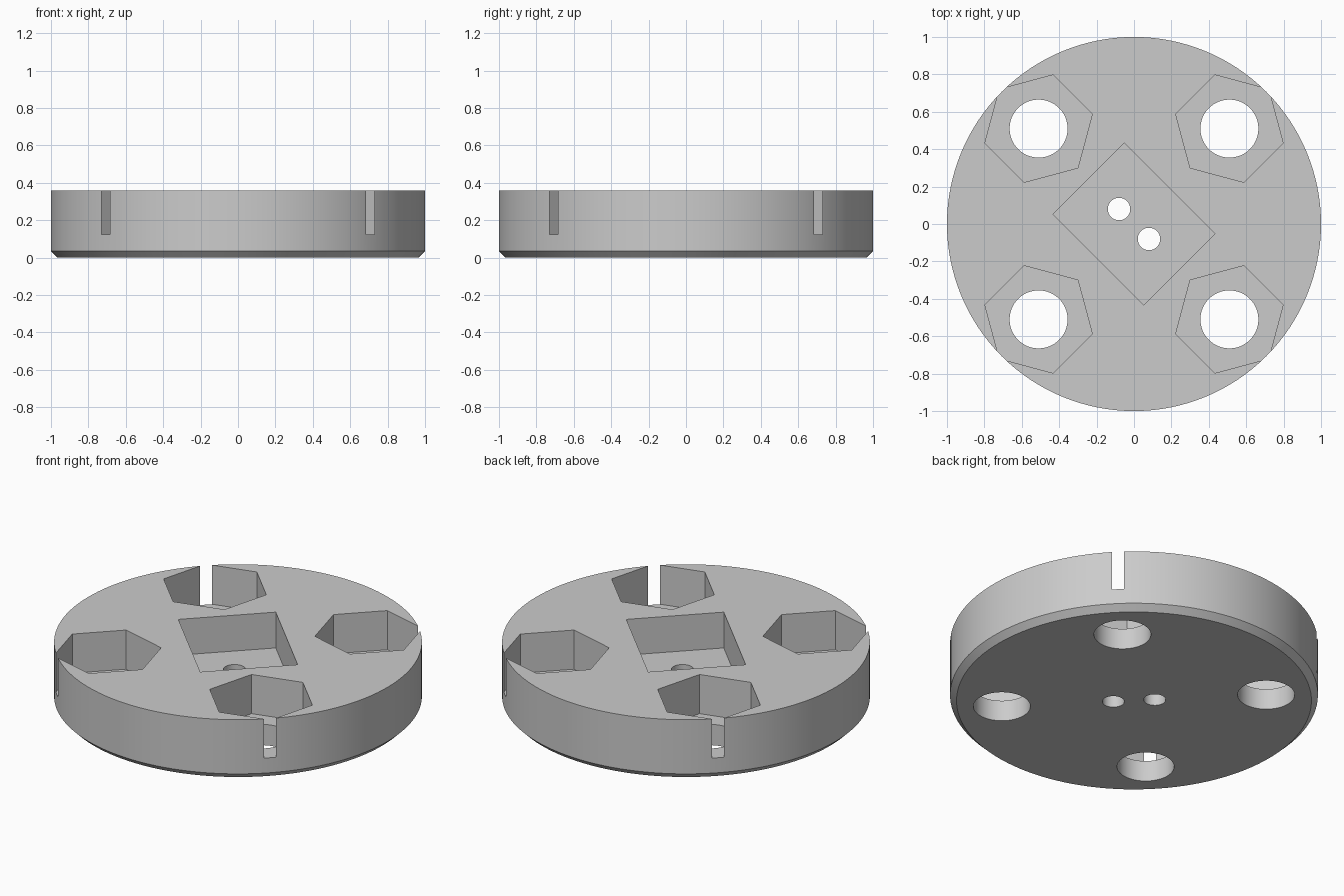
import bpy, bmesh
from math import radians, cos, sin, pi
from mathutils import Matrix, Vector

if "Cube" in bpy.data.objects:
    bpy.data.objects.remove(bpy.data.objects["Cube"], do_unlink=True)

HEIGHT, CHAMFER = 0.36, 0.035
HEX_FLOOR, CENTRE_FLOOR = 0.125, 0.145
CORNER = 0.51 * 2 ** 0.5      # distance of the corner pockets from the centre

grey = bpy.data.materials.new("light grey")
grey.use_nodes = True
grey.diffuse_color = (0.6, 0.6, 0.6, 1)
grey.node_tree.nodes["Principled BSDF"].inputs["Base Color"].default_value = (0.6, 0.6, 0.6, 1)


def loft(name, rings):
    """Closed solid through a stack of matching point rings."""
    bm = bmesh.new()
    loops = [[bm.verts.new(p) for p in ring] for ring in rings]
    n = len(loops[0])
    for low, high in zip(loops, loops[1:]):
        for i in range(n):
            j = (i + 1) % n
            bm.faces.new((low[i], low[j], high[j], high[i]))
    bm.faces.new(loops[0][::-1])
    bm.faces.new(loops[-1])
    mesh = bpy.data.meshes.new(name)
    bm.to_mesh(mesh)
    bm.free()
    mesh.materials.append(grey)
    obj = bpy.data.objects.new(name, mesh)
    bpy.context.collection.objects.link(obj)
    return obj


def ring(radius, z, sides, centre=(0, 0), turn=0.0):
    angles = [turn + 2 * pi * i / sides for i in range(sides)]
    return [(centre[0] + radius * cos(a), centre[1] + radius * sin(a), z) for a in angles]


def prism(name, radius, sides, z0, z1, centre, turn=0.0):
    return loft(name, [ring(radius, z, sides, centre, turn) for z in (z0, z1)])


# Disc with a chamfered lower edge
disc = loft("disc_body", [ring(1 - CHAMFER, 0, 128),
                          ring(1, CHAMFER, 128),
                          ring(1, HEIGHT, 128)])

# Corner pockets: each hexagon points outward and breaks through the rim
cutters = []
for k in range(4):
    a = radians(45 + 90 * k)
    centre = (CORNER * cos(a), CORNER * sin(a))
    cutters.append(prism("hex_pocket_cutter", 0.297, 6, HEX_FLOOR, 0.5, centre, a))
    cutters.append(prism("bolt_hole_cutter", 0.155, 64, -0.1, 0.25, centre))

# Rectangular centre pocket, turned 45 degrees
turn = Matrix.Rotation(radians(45), 3, 'Z')
half_x, half_y = 0.269, 0.343
corners = [(-half_x, -half_y), (half_x, -half_y), (half_x, half_y), (-half_x, half_y)]
cutters.append(loft("centre_pocket_cutter",
                    [[turn @ Vector((x, y, z)) for x, y in corners]
                     for z in (CENTRE_FLOOR, 0.5)]))

# Two small holes through the centre pocket
for s in (-1, 1):
    cutters.append(prism("small_hole_cutter", 0.06, 48, -0.1, 0.25, (s * 0.08, -s * 0.08)))

# Cut everything and remove the cutters
bpy.context.view_layer.objects.active = disc
for cutter in cutters:
    cutter.hide_render = True
    mod = disc.modifiers.new("cut", 'BOOLEAN')
    mod.operation = 'DIFFERENCE'
    mod.solver = 'EXACT'
    mod.object = cutter
    bpy.ops.object.modifier_apply(modifier=mod.name)
    bpy.data.objects.remove(cutter, do_unlink=True)

bpy.ops.object.select_all(action='DESELECT')
disc.select_set(True)
bpy.ops.object.shade_smooth_by_angle(angle=radians(30))
